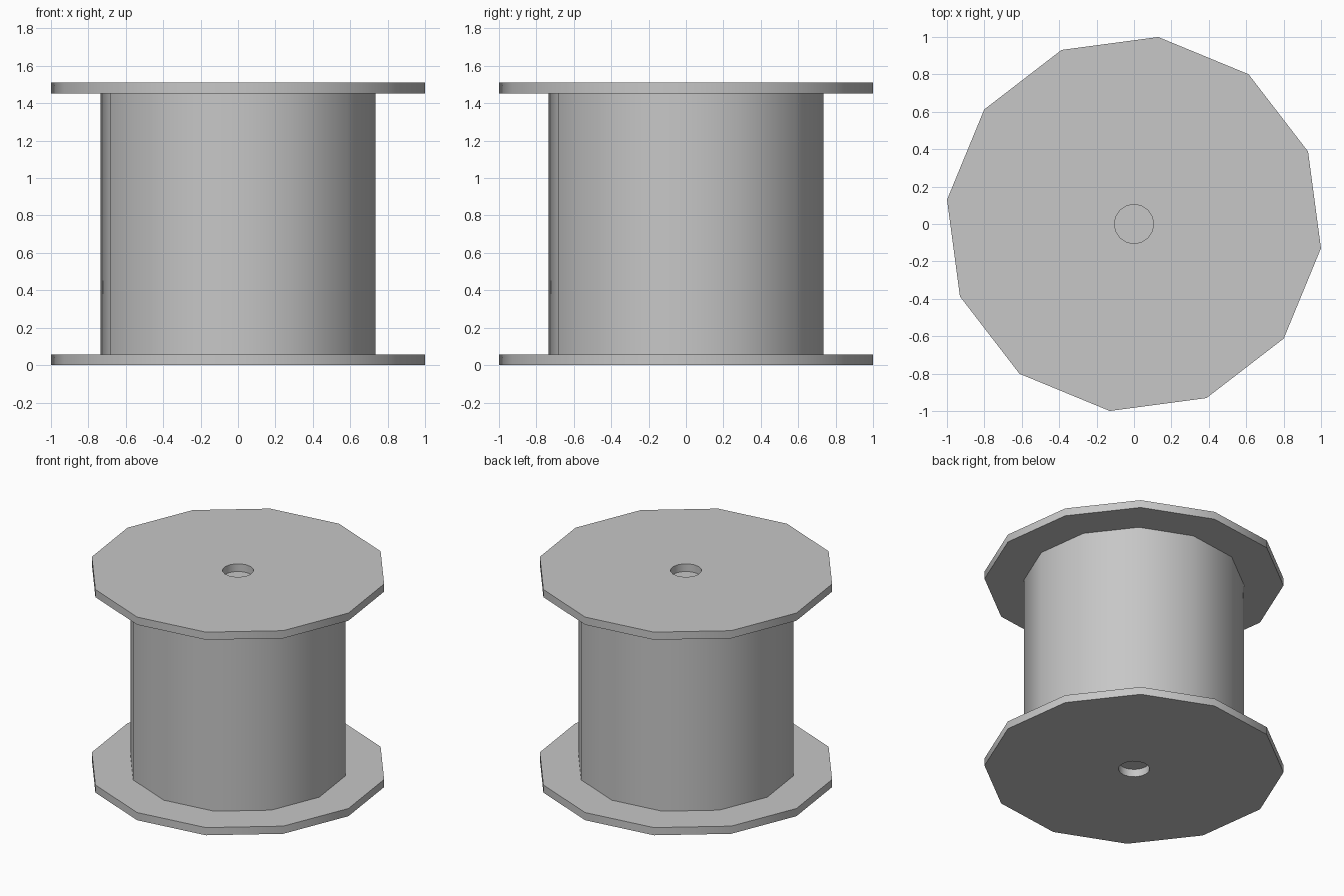
import bpy
import bmesh
from math import cos, sin, radians, tau

if "Cube" in bpy.data.objects:
    bpy.data.objects.remove(bpy.data.objects["Cube"], do_unlink=True)

TURN = radians(-7.4)      # rotation of the twelve-sided outline
HEIGHT = 1.51
PLATE = 0.057

grey = bpy.data.materials.new("plain_grey")
grey.use_nodes = True
colour = (0.57, 0.57, 0.57, 1)
grey.diffuse_color = colour
grey.node_tree.nodes["Principled BSDF"].inputs["Base Color"].default_value = colour


def ring(bm, radius, sides, z, turn=0.0):
    """Closed loop of edges."""
    vs = [bm.verts.new((radius * cos(turn + tau * i / sides),
                        radius * sin(turn + tau * i / sides), z))
          for i in range(sides)]
    return [bm.edges.new((vs[i - 1], vs[i])) for i in range(sides)]


def disc(name, radius, z, height, hole=0.0):
    """Twelve-sided prism, optionally with a round centre hole."""
    bm = bmesh.new()
    edges = ring(bm, radius, 12, z, TURN)
    if hole:
        edges += ring(bm, hole, 16, z)
    bmesh.ops.triangle_fill(bm, edges=edges, use_beauty=True, use_dissolve=False)
    out = bmesh.ops.extrude_face_region(bm, geom=bm.faces[:], use_keep_orig=True)
    top = [g for g in out["geom"] if isinstance(g, bmesh.types.BMVert)]
    bmesh.ops.translate(bm, verts=top, vec=(0, 0, height))
    bmesh.ops.recalc_face_normals(bm, faces=bm.faces[:])
    mesh = bpy.data.meshes.new(name)
    bm.to_mesh(mesh)
    bm.free()
    mesh.materials.append(grey)
    obj = bpy.data.objects.new(name, mesh)
    bpy.context.collection.objects.link(obj)
    bpy.ops.object.select_all(action="DESELECT")
    obj.select_set(True)
    bpy.context.view_layer.objects.active = obj
    bpy.ops.object.shade_smooth_by_angle(angle=radians(40))
    return obj


# Central drum, whose end caps close the shallow centre holes
disc("drum", 0.741, PLATE, HEIGHT - 2 * PLATE)

# End plates
disc("bottom_flange", 1.008, 0, PLATE, hole=0.105)
disc("top_flange", 1.008, HEIGHT - PLATE, PLATE, hole=0.105)
